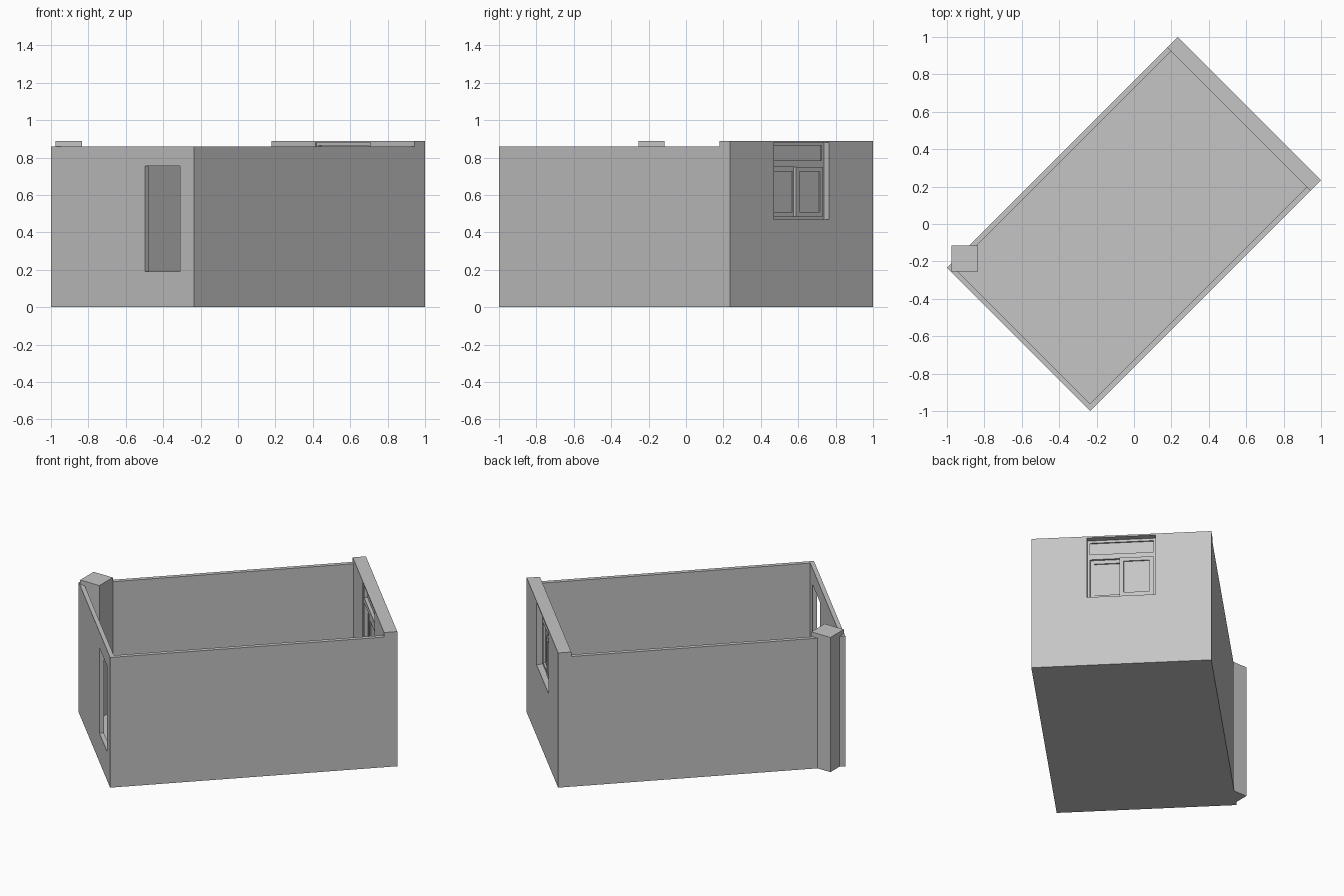
import bpy, bmesh, math

cube = bpy.data.objects.get("Cube")
if cube:
    bpy.data.objects.remove(cube, do_unlink=True)

plaster = bpy.data.materials.new("plain_grey")
plaster.use_nodes = True
GREY = (0.56, 0.56, 0.56, 1)
plaster.diffuse_color = GREY
plaster.node_tree.nodes["Principled BSDF"].inputs["Base Color"].default_value = GREY

TURN = math.radians(45)      # the room stands diagonally
L, W = 0.873, 0.541          # half length and half width
LOW, HIGH = 0.86, 0.89       # wall heights
T = 0.027                    # thin wall thickness
END = 0.793                  # inner face of the thick end wall


def finish(name, bm, turn):
    bmesh.ops.recalc_face_normals(bm, faces=bm.faces)
    mesh = bpy.data.meshes.new(name)
    bm.to_mesh(mesh)
    bm.free()
    mesh.materials.append(plaster)
    ob = bpy.data.objects.new(name, mesh)
    ob.rotation_euler.z = turn
    bpy.context.collection.objects.link(ob)
    return ob


def box(name, xs, ys, zs, turn=TURN):
    bm = bmesh.new()
    bmesh.ops.create_cube(bm, size=1)
    for v in bm.verts:
        for i, span in enumerate((xs, ys, zs)):
            v.co[i] = span[0] if v.co[i] < 0 else span[1]
    return finish(name, bm, turn)


def pierced(name, xs, ys, zs, hole_ys, hole_zs):
    """Upright slab facing along x, with a rectangular opening through it."""
    bm = bmesh.new()
    loops = []
    for x in xs:
        for (a, b), (c, d) in ((ys, zs), (hole_ys, hole_zs)):
            corners = ((a, c), (b, c), (b, d), (a, d))
            loops.append([bm.verts.new((x, y, z)) for y, z in corners])
    out0, in0, out1, in1 = loops
    for p, q in ((out0, in0), (out1, in1), (out0, out1), (in0, in1)):
        for i in range(4):
            j = (i + 1) % 4
            bm.faces.new((p[i], p[j], q[j], q[i]))
    return finish(name, bm, TURN)


def rim(name, xs, ys, zs, width):
    return pierced(name, xs, ys, zs, (ys[0] + width, ys[1] - width),
                   (zs[0] + width, zs[1] - width))


# Floor and walls
box("floor", (-L + T, END), (-W + T, W - T), (0, 0.01))
for side, name in ((-1, "front_long_wall"), (1, "back_long_wall")):
    box(name, (-L + T, END), sorted((side * W, side * (W - T))), (0, LOW))
pierced("doorway_wall", (-L, -L + T), (-W, W), (0, LOW), (-0.435, -0.17), (0.19, 0.755))
OPEN_Y, OPEN_Z = (-0.207, 0.207), (0.47, 0.88)
pierced("window_wall", (END, L), (-W, W), (0, HIGH), OPEN_Y, OPEN_Z)

# Corner pillar, square to the axes
box("corner_pillar", (-0.975, -0.835), (-0.255, -0.115), (0, HIGH), 0)

# Window: outer frame, transom, fixed light above, two sliding sashes below
F = 0.016
rim("window_frame", (0.80, 0.835), OPEN_Y, OPEN_Z, F)
inner = (OPEN_Y[0] + F, OPEN_Y[1] - F)
box("window_transom", (0.80, 0.835), inner, (0.75, 0.785))
box("upper_pane", (0.82, 0.826), inner, (0.785, OPEN_Z[1] - F))
for name, x, ys in (("inner_sash", 0.80, (inner[0], 0.012)),
                    ("outer_sash", 0.823, (-0.012, inner[1]))):
    rim(name, (x, x + 0.022), ys, (OPEN_Z[0] + F, 0.75), 0.024)
    box(name + "_pane", (x + 0.008, x + 0.014), (ys[0] + 0.024, ys[1] - 0.024),
        (OPEN_Z[0] + F + 0.024, 0.726))
